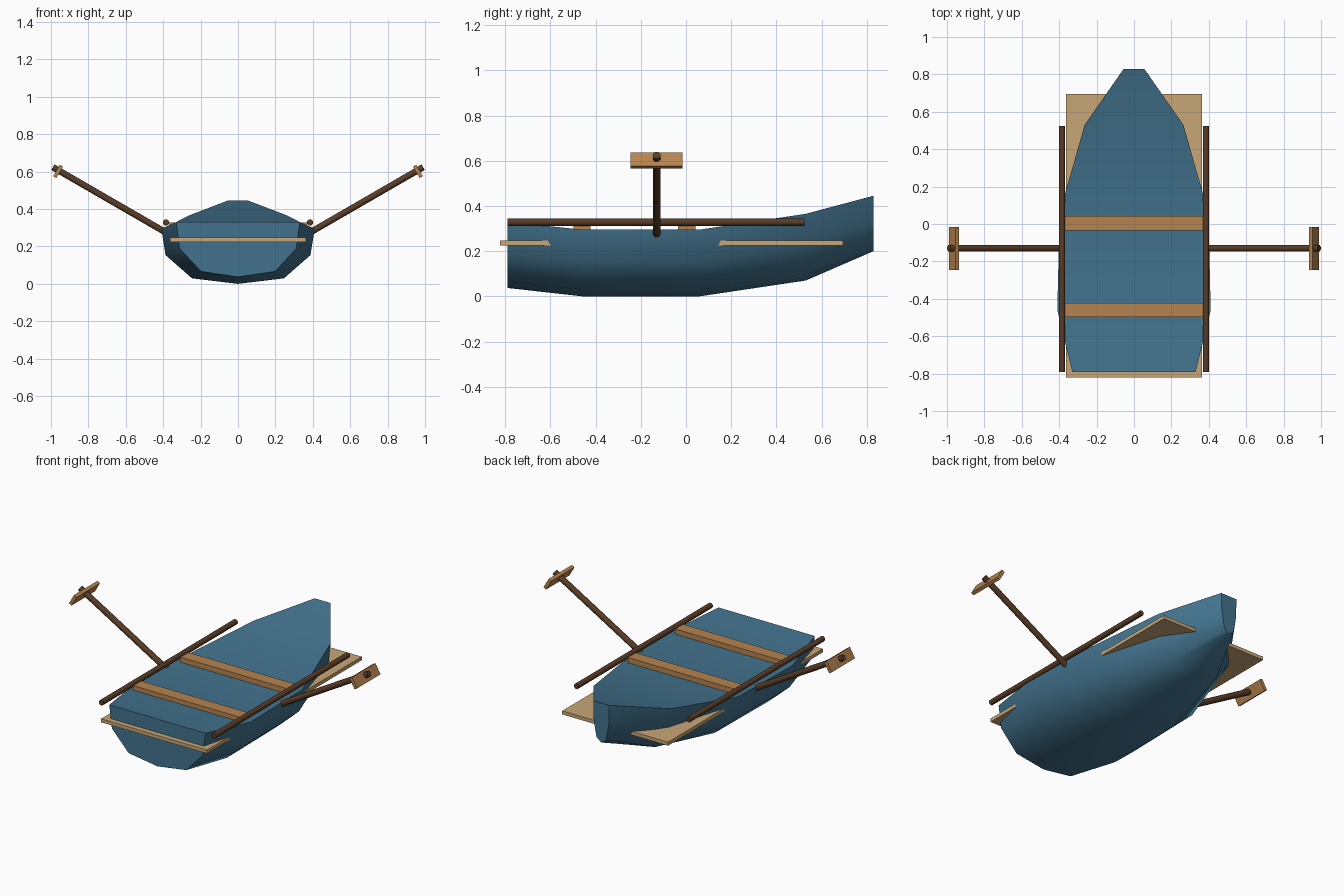
import bpy, bmesh, math
from mathutils import Vector, Matrix

if "Cube" in bpy.data.objects:
    bpy.data.objects.remove(bpy.data.objects["Cube"])


def mat(name, c):
    m = bpy.data.materials.new(name)
    m.diffuse_color = (*c, 1)
    m.use_nodes = True
    m.node_tree.nodes["Principled BSDF"].inputs["Base Color"].default_value = m.diffuse_color
    return m


BLUE = mat("blue paint", (0.055, 0.17, 0.27))
TAN = mat("pale wood", (0.58, 0.38, 0.18))
WOOD = mat("seat wood", (0.47, 0.23, 0.08))
DARK = mat("dark wood", (0.10, 0.045, 0.02))


def finish(name, bm, material, smooth=None):
    bmesh.ops.recalc_face_normals(bm, faces=bm.faces)
    me = bpy.data.meshes.new(name)
    bm.to_mesh(me)
    bm.free()
    me.materials.append(material)
    ob = bpy.data.objects.new(name, me)
    bpy.context.collection.objects.link(ob)
    if smooth:
        bpy.ops.object.select_all(action='DESELECT')
        bpy.context.view_layer.objects.active = ob
        ob.select_set(True)
        bpy.ops.object.shade_smooth_by_angle(angle=math.radians(smooth))
    return ob


def box(name, center, size, material, tilt=0):
    bm = bmesh.new()
    m = Matrix.Translation(center) @ Matrix.Rotation(tilt, 4, 'Y') @ Matrix.Diagonal((*size, 1))
    bmesh.ops.create_cube(bm, size=1, matrix=m)
    return finish(name, bm, material)


def rod(name, a, b, r, material, sides=8):
    a, b = Vector(a), Vector(b)
    bm = bmesh.new()
    rot = (b - a).to_track_quat('Z', 'Y').to_matrix().to_4x4()
    m = Matrix.Translation((a + b) / 2) @ rot @ Matrix.Rotation(math.pi / sides, 4, 'Z')
    bmesh.ops.create_cone(bm, cap_ends=True, segments=sides, radius1=r, radius2=r,
                          depth=(b - a).length, matrix=m)
    return finish(name, bm, material, 50)


# Hull: loft of one cross-section; stations are y, half width, keel z, sheer z
stations = [(-0.79, 0.33, 0.037, 0.33), (-0.46, 0.41, 0.0, 0.295), (0.06, 0.398, 0.0, 0.295),
            (0.53, 0.264, 0.07, 0.365), (0.83, 0.055, 0.20, 0.445)]
half = [(1, 1), (0.945, 0.52), (0.6, 0.1)]
section = half + [(0, 0)] + [(-x, z) for x, z in reversed(half)]
bm = bmesh.new()
rings = [[bm.verts.new((w * u, y, lo + (hi - lo) * v)) for u, v in section]
         for y, w, lo, hi in stations]
n = len(section)
for p, q in zip(rings, rings[1:]):
    for i in range(n):
        j = (i + 1) % n
        bm.faces.new((p[i], p[j], q[j], q[i]))
bm.faces.new(rings[0])
bm.faces.new(rings[-1])
finish("hull", bm, BLUE, 45)

# Floor board passing through the hull
box("floor_board", (0, -0.064, 0.236), (0.726, 1.516, 0.022), TAN)

# Seats
for i, y in enumerate((-0.46, 0.003)):
    box(f"seat_{i + 1}", (0, y, 0.306), (0.74, 0.077, 0.042), WOOD)

# Gunwale rails and oars, one of each per side
for side, s in (("left", -1), ("right", 1)):
    rod(f"rail_{side}", (s * 0.385, -0.79, 0.328), (s * 0.385, 0.525, 0.328), 0.0172, DARK)
    rod(f"oar_shaft_{side}", (s * 0.36, -0.13, 0.26), (s * 0.99, -0.13, 0.624), 0.0185, DARK)
    box(f"oar_blade_{side}", (s * 0.962, -0.13, 0.601), (0.02, 0.23, 0.07), WOOD,
        -s * math.radians(30))
